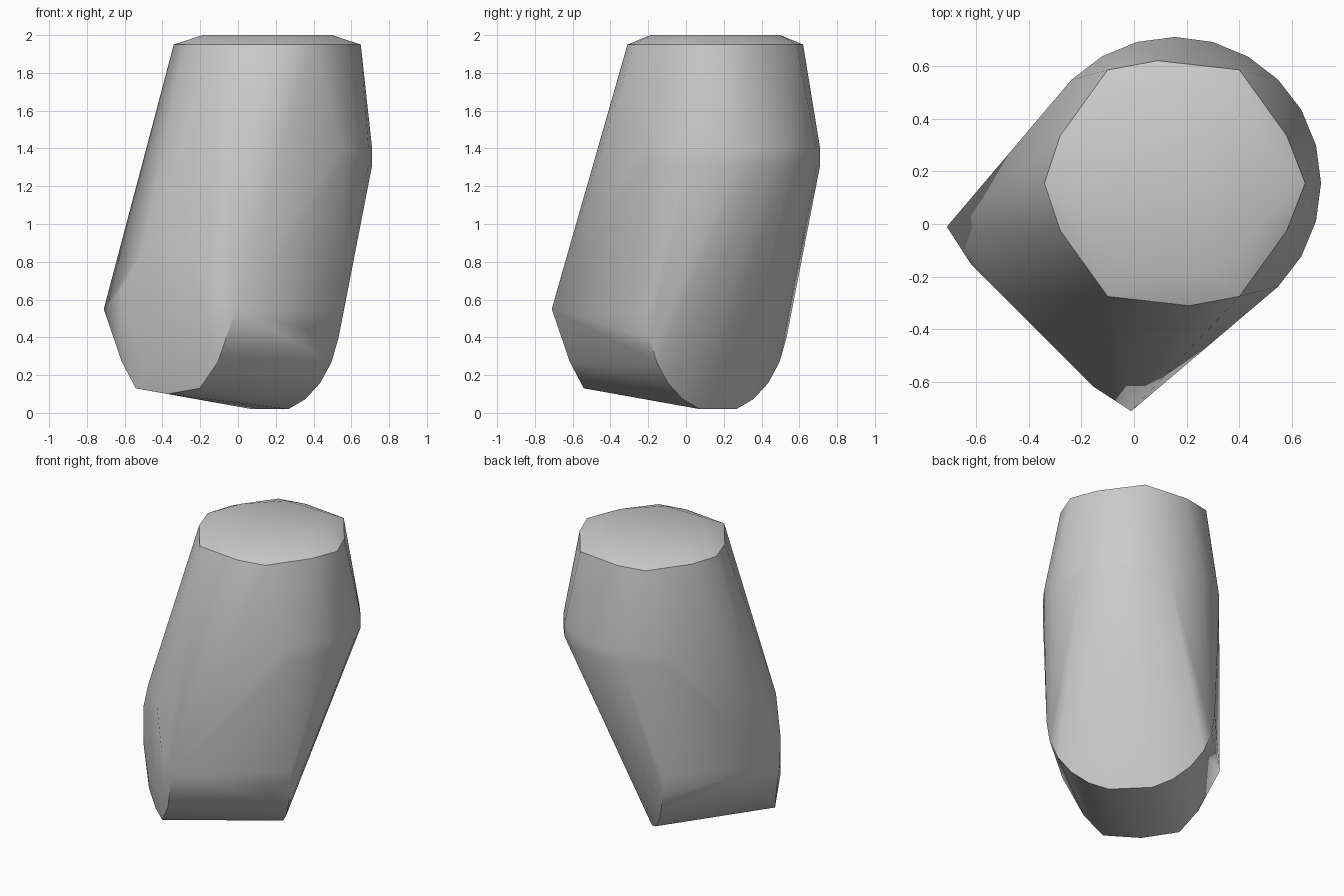
import bpy, bmesh, math
from mathutils import Vector

cube = bpy.data.objects.get("Cube")
if cube:
    bpy.data.objects.remove(cube, do_unlink=True)

R = math.sqrt(0.5)
CENTER = 0.155


def diagonal(s, t, z):
    """Point from a distance s along the x = y diagonal and t across it."""
    return Vector(((s + t) * R, (s - t) * R, z))


def both_sides(s, half):
    """Mirror (t, z) pairs across the diagonal plane."""
    return [diagonal(s, side * t, z) for t, z in half for side in (1, -1)]


def ring(radius, z, start, end, step):
    return [Vector((CENTER + radius * math.cos(math.radians(a)),
                    CENTER + radius * math.sin(math.radians(a)), z))
            for a in range(start, end, step)]


points = []

# Top cap and its rim, mirrored front to back
points += ring(0.37, 2.0, 22, 382, 45)
for x, dy in ((-0.34, 0), (-0.28, 0.18), (-0.1, 0.43), (0.4, 0.43), (0.58, 0.18), (0.65, 0)):
    points += [Vector((x, CENTER + dy, 1.95)), Vector((x, CENTER - dy, 1.95))]
points += [Vector((0.21, -0.31, 1.95)), Vector((0.09, 0.62, 1.95))]

# Shoulder bulging to the back
for z in (1.4, 1.31):
    points += ring(0.555, z, -45, 136, 15)

# Rounded heel at the lower back
for a in range(15, 91, 15):
    t = 0.53 * math.sin(math.radians(a))
    points += both_sides(0.24, [(t, 0.532 - 0.53 * math.cos(math.radians(a)))])

# Domed end at the lower front: outer edge, then raised disc
points += both_sides(-0.51, [(0.495, 0.55), (0.36, 0.27)])
points += both_sides(-0.525, [(0.24, 0.13), (0, 0.1)])
points += both_sides(-0.545, [(0.33, 0.41), (0.33, 0.65), (0.16, 0.88), (0.16, 0.24)])

# Wrap the sections in one convex shell
bm = bmesh.new()
for p in points:
    bm.verts.new(p)
bmesh.ops.remove_doubles(bm, verts=bm.verts, dist=0.001)
hull = bmesh.ops.convex_hull(bm, input=bm.verts)
loose = {g for g in hull["geom_interior"] + hull["geom_unused"]
         if isinstance(g, bmesh.types.BMVert)}
bmesh.ops.delete(bm, geom=list(loose), context="VERTS")
bmesh.ops.recalc_face_normals(bm, faces=bm.faces)
mesh = bpy.data.meshes.new("body_shell")
bm.to_mesh(mesh)
bm.free()
body = bpy.data.objects.new("body_shell", mesh)
bpy.context.collection.objects.link(body)

# Plain grey
grey = bpy.data.materials.new("light_grey")
grey.use_nodes = True
colour = (0.6, 0.6, 0.6, 1)
grey.diffuse_color = colour
grey.node_tree.nodes["Principled BSDF"].inputs["Base Color"].default_value = colour
mesh.materials.append(grey)

bpy.ops.object.select_all(action="DESELECT")
body.select_set(True)
bpy.context.view_layer.objects.active = body
bpy.ops.object.shade_smooth_by_angle(angle=math.radians(40))
